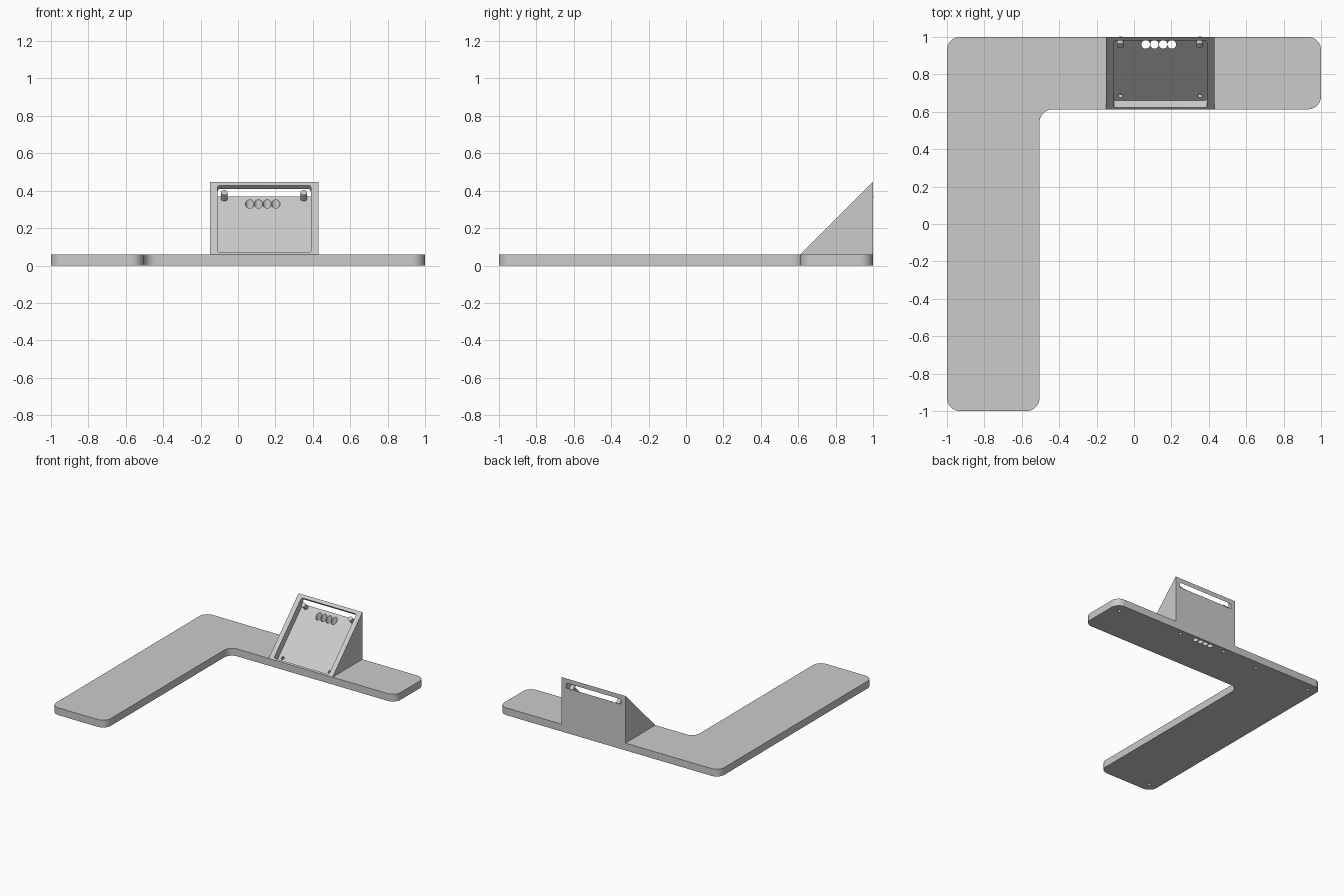
import bpy, bmesh, math
from mathutils import Matrix, Vector

if "Cube" in bpy.data.objects:
    bpy.data.objects.remove(bpy.data.objects["Cube"], do_unlink=True)

grey = bpy.data.materials.new("light grey")
grey.use_nodes = True
colour = (0.6, 0.6, 0.6, 1)
grey.diffuse_color = colour
grey.node_tree.nodes["Principled BSDF"].inputs["Base Color"].default_value = colour

TILT = Matrix.Rotation(math.radians(45), 4, "X")
NORMAL = TILT @ Vector((0, 0, 1))
THICK = 0.06
DEPTH = 0.057          # pocket depth below the sloping face


def make_object(name, bm):
    bmesh.ops.recalc_face_normals(bm, faces=bm.faces)
    mesh = bpy.data.meshes.new(name)
    bm.to_mesh(mesh)
    bm.free()
    mesh.materials.append(grey)
    obj = bpy.data.objects.new(name, mesh)
    bpy.context.collection.objects.link(obj)
    return obj


def prism(name, points, direction, radius=0, matrix=Matrix()):
    """Extrude an outline and round the edges that run along the extrusion."""
    bm = bmesh.new()
    face = bm.faces.new([bm.verts.new(p) for p in points])
    moved = bmesh.ops.extrude_face_region(bm, geom=[face])["geom"]
    bmesh.ops.translate(bm, vec=direction,
                        verts=[v for v in moved if isinstance(v, bmesh.types.BMVert)])
    if radius:
        along = Vector(direction).normalized()
        edges = [e for e in bm.edges
                 if abs((e.verts[0].co - e.verts[1].co).normalized().dot(along)) > 0.99]
        bmesh.ops.bevel(bm, geom=edges, offset=radius, segments=10,
                        affect="EDGES", profile=0.5)
    bm.transform(matrix)
    return make_object(name, bm)


def rod(name, centre, radius, length, turn=Matrix()):
    bm = bmesh.new()
    bmesh.ops.create_cone(bm, cap_ends=True, segments=24, radius1=radius,
                          radius2=radius, depth=length,
                          matrix=Matrix.Translation(centre) @ turn)
    return make_object(name, bm)


def combine(target, other, operation):
    mod = target.modifiers.new(operation, "BOOLEAN")
    mod.operation, mod.object, mod.solver = operation, other, "EXACT"
    bpy.context.view_layer.objects.active = target
    bpy.ops.object.modifier_apply(modifier=mod.name)
    bpy.data.objects.remove(other, do_unlink=True)


def floor_point(x, y):
    """Point on the pocket floor."""
    return Vector((x, y, y - 0.55 - DEPTH * math.sqrt(2)))


# L-shaped base plate with rounded corners
outline = [(-1, -1), (-0.505, -1), (-0.505, 0.613), (1, 0.613), (1, 1), (-1, 1)]
stand = prism("base_and_wedge", [(x, y, 0) for x, y in outline], (0, 0, THICK), 0.07)

# Wedge with a sloping front
wedge = prism("wedge", [(-0.15, 0.613, THICK), (-0.15, 1, THICK), (-0.15, 1, 0.447)],
              (0.58, 0, 0))
combine(stand, wedge, "UNION")

# Rounded pocket sunk in the slope, breaking out through the back as a slot
w, l = 0.25, 0.254
place = Matrix.Translation((0.14, 0.8, 0.25)) @ TILT
pocket = prism("pocket_cutter", [(x, y, -DEPTH) for x, y in
                                 ((-w, -l), (w, -l), (w, l), (-w, l))],
               (0, 0, 0.2), 0.015, place)
combine(stand, pocket, "DIFFERENCE")

# Row of four cable holes, straight down through the base
for i in range(4):
    combine(stand, rod("cable_hole", (0.063 + 0.0465 * i, 0.96, 0.16), 0.0228, 0.45),
            "DIFFERENCE")

# Blind screw holes under the base
for x, y in ((0.92, 0.925), (-0.92, 0.925), (-0.92, -0.92), (-0.41, 0.93),
             (0.35, 0.96), (-0.07, 0.96)):
    combine(stand, rod("screw_hole", (x, y, 0), 0.013, 0.06), "DIFFERENCE")

# Lower holes in the pocket floor and upper mounting pins
for side, x in (("right", -0.073), ("left", 0.352)):
    combine(stand, rod("mount_hole", floor_point(x, 0.685), 0.013, 0.05, TILT),
            "DIFFERENCE")
    rod(side + "_mounting_pin", floor_point(x, 0.987) + NORMAL * 0.022, 0.018, 0.052, TILT)

# Smooth the rounded walls and keep sharp edges
bpy.ops.object.select_all(action="DESELECT")
for obj in bpy.context.scene.objects:
    if obj.type == "MESH":
        obj.select_set(True)
bpy.context.view_layer.objects.active = stand
bpy.ops.object.shade_smooth_by_angle(angle=math.radians(30))
